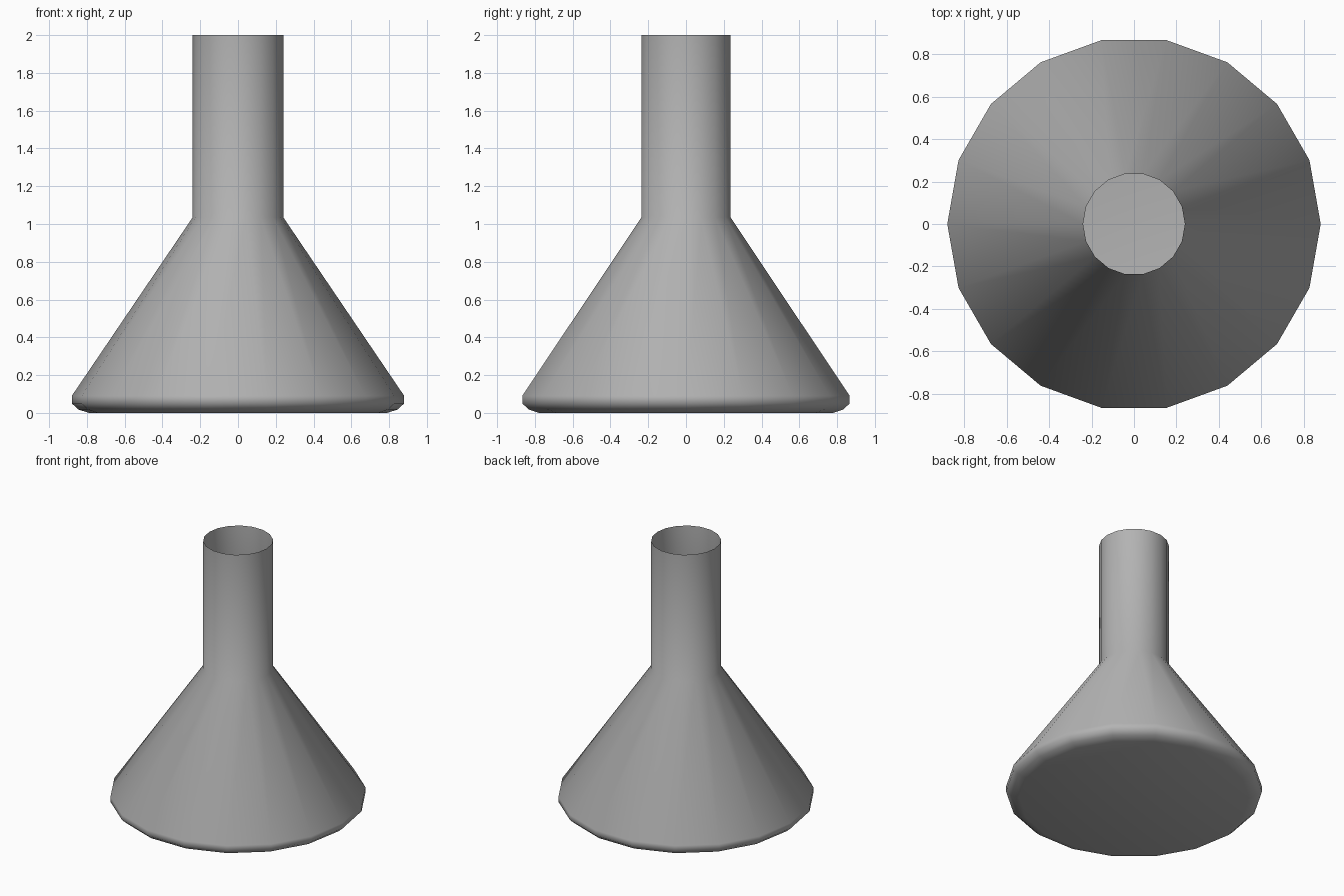
import bpy, bmesh, math

if "Cube" in bpy.data.objects:
    bpy.data.objects.remove(bpy.data.objects["Cube"])

SIDES = 18
# Radius and height from the base edge up to the open mouth
PROFILE = [(0.79, 0.0), (0.845, 0.018), (0.88, 0.05), (0.88, 0.09),
           (0.24, 1.035), (0.24, 2.0)]

bm = bmesh.new()
rings = []
for r, z in PROFILE:
    rings.append([bm.verts.new((r * math.cos(math.tau * i / SIDES),
                                r * math.sin(math.tau * i / SIDES), z))
                  for i in range(SIDES)])

# Walls: rounded foot, cone body and straight neck
for low, high in zip(rings, rings[1:]):
    for i in range(SIDES):
        j = (i + 1) % SIDES
        bm.faces.new((low[i], low[j], high[j], high[i]))

# Base, facing down; the mouth stays open
bm.faces.new(list(reversed(rings[0])))
for face in bm.faces:
    face.smooth = True

mesh = bpy.data.meshes.new("conical_flask")
bm.to_mesh(mesh)
bm.free()
flask = bpy.data.objects.new("conical_flask", mesh)
bpy.context.collection.objects.link(flask)

# Mid-grey surface
grey = bpy.data.materials.new("mid_grey")
grey.diffuse_color = (0.45, 0.45, 0.45, 1.0)
grey.use_nodes = True
grey.node_tree.nodes["Principled BSDF"].inputs["Base Color"].default_value = grey.diffuse_color
mesh.materials.append(grey)
